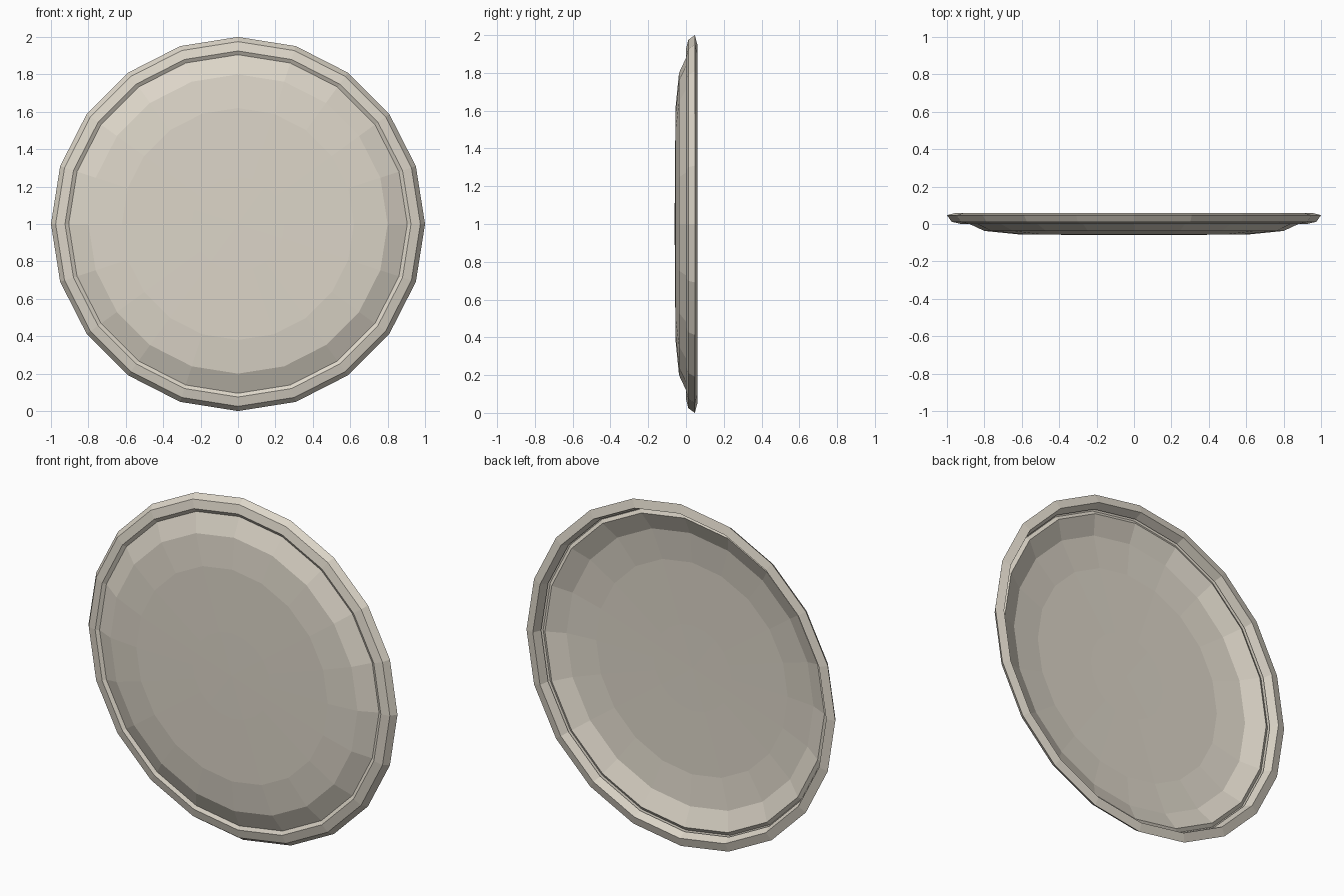
import bpy, bmesh, math

if "Cube" in bpy.data.objects:
    bpy.data.objects.remove(bpy.data.objects["Cube"])

SIDES = 20


def lathe(name, profile):
    """Spin (radius, y) points round the y axis through z = 1."""
    bm = bmesh.new()
    rings = []
    for r, y in profile:
        if r == 0:
            rings.append([bm.verts.new((0, y, 1))] * SIDES)
        else:
            rings.append([bm.verts.new((r * math.sin(2 * math.pi * i / SIDES), y,
                                        1 + r * math.cos(2 * math.pi * i / SIDES)))
                          for i in range(SIDES)])
    for a, b in zip(rings, rings[1:]):
        for i in range(SIDES):
            j = (i + 1) % SIDES
            quad = list(dict.fromkeys((a[i], a[j], b[j], b[i])))
            bm.faces.new(quad)
    bmesh.ops.recalc_face_normals(bm, faces=bm.faces)
    # outward side of the shell faces the front
    bm.faces.ensure_lookup_table()
    if bm.faces[0].normal.y > 0:
        bmesh.ops.reverse_faces(bm, faces=bm.faces)
    mesh = bpy.data.meshes.new(name)
    bm.to_mesh(mesh)
    bm.free()
    obj = bpy.data.objects.new(name, mesh)
    bpy.context.collection.objects.link(obj)
    mat = bpy.data.materials.get("cream") or bpy.data.materials.new("cream")
    mat.diffuse_color = (0.72, 0.67, 0.58, 1)
    mat.use_nodes = True
    mat.node_tree.nodes["Principled BSDF"].inputs["Base Color"].default_value = mat.diffuse_color
    mesh.materials.append(mat)
    return obj


# shallow domed centre, step, and rolled rim as one thin shell
lathe("dish_cover", [(0, -0.06), (0.25, -0.059), (0.62, -0.055), (0.80, -0.037),
                     (0.905, 0.012), (0.925, 0.0), (0.975, 0.012),
                     (1.0, 0.047), (0.95, 0.06), (0.93, 0.012)])
